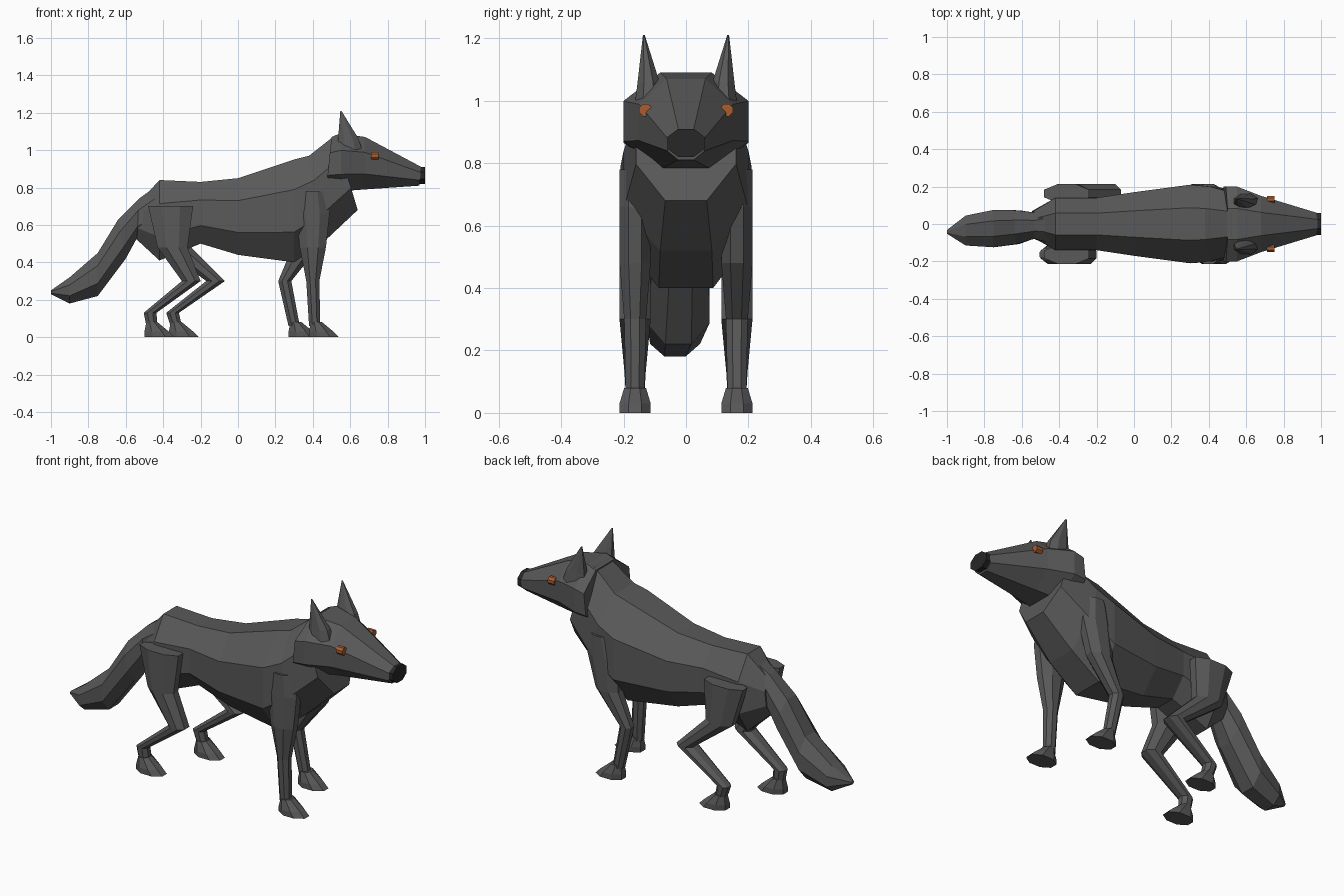
import bpy, bmesh, math

cube = bpy.data.objects.get("Cube")
if cube:
    bpy.data.objects.remove(cube)


def material(name, colour):
    mat = bpy.data.materials.new(name)
    mat.use_nodes = True
    mat.diffuse_color = colour
    mat.node_tree.nodes["Principled BSDF"].inputs["Base Color"].default_value = colour
    return mat


fur = material("charcoal fur", (.1, .1, .1, 1))
black = material("black nose", (.02, .02, .02, 1))
amber = material("amber eye", (.4, .11, .03, 1))


def hoop(start, end, width, y=0):
    """Flat-sided octagon stretched between two (x, z) points, with a half width along y."""
    corner = math.pi / 8
    ring = []
    for step in range(8):
        angle = corner * (2 * step + 1)
        blend = (1 - math.cos(angle) / math.cos(corner)) / 2
        x, z = (a + (b - a) * blend for a, b in zip(start, end))
        ring.append((x, y + width * math.sin(angle) / math.cos(corner), z))
    return ring


def level(x, z, depth, width, y):
    """Horizontal octagon for limbs, paws and ears."""
    return hoop((x + depth, z), (x - depth, z), width, y)


def loft(name, rings, mat):
    """Skin a row of octagons with flat faces and close both ends."""
    bm = bmesh.new()
    rows = [[bm.verts.new(point) for point in ring] for ring in rings]
    for near, far in zip(rows, rows[1:]):
        for i in range(len(near)):
            bm.faces.new((near[i - 1], near[i], far[i], far[i - 1]))
    bm.faces.new(rows[0])
    bm.faces.new(rows[-1])
    bmesh.ops.recalc_face_normals(bm, faces=bm.faces)
    mesh = bpy.data.meshes.new(name)
    bm.to_mesh(mesh)
    bm.free()
    mesh.materials.append(mat)
    bpy.context.collection.objects.link(bpy.data.objects.new(name, mesh))


# Torso from rump to chest, each ring running from spine to belly
loft("torso", [
    hoop((-.53, .72), (-.55, .53), .07),
    hoop((-.42, .84), (-.42, .41), .14),
    hoop((-.2, .83), (-.2, .5), .14),
    hoop((0, .85), (0, .44), .17),
    hoop((.3, .95), (.3, .4), .21),
    hoop((.38, .97), (.47, .52), .2),
    hoop((.52, 1.08), (.64, .68), .16),
], fur)

# Head with cheek ruff tapering to the muzzle
loft("head", [
    hoop((.5, 1.07), (.47, .78), .2),
    hoop((.55, 1.09), (.55, .78), .2),
    hoop((.68, 1.07), (.68, .79), .15),
    hoop((.98, .91), (.97, .81), .06),
], fur)

# Nose plug at the tip of the muzzle
loft("nose", [hoop((x, .91), (x, .82), .06) for x in (.96, 1)], black)

# Ears and eyes, mirrored
for side, sign in (("left", 1), ("right", -1)):
    loft(side + "_ear", [
        level(.6, .98, .07, .045, sign * .12),
        level(.59, 1.06, .055, .035, sign * .12),
        level(.55, 1.21, .003, .003, sign * .135),
    ], fur)
    loft(side + "_eye", [hoop((x, .99), (x, .95), .02, sign * .13) for x in (.71, .75)], amber)


def tail_ring(back, under, width):
    """Tail octagon that swings further to one side towards the tip."""
    sway = (back[0] + .4) * .07
    return hoop(back, under, width, sway)


# Tail from root to tip
loft("tail", [
    tail_ring((-.42, .82), (-.5, .55), .1),
    tail_ring((-.53, .74), (-.54, .53), .07),
    tail_ring((-.64, .63), (-.6, .42), .09),
    tail_ring((-.75, .45), (-.75, .22), .1),
    tail_ring((-.9, .32), (-.9, .18), .08),
    tail_ring((-1, .25), (-1, .23), .01),
], fur)


def leg(name, sign, joints, heights, depths, heel):
    """Limb through joints given from the body down, ending in a wedge-shaped paw."""
    y = sign * .163
    loft(name + "_leg", [level(x, z, depth, min(depth, .05), y)
                         for x, z, depth in zip(joints, heights, depths)], fur)
    loft(name + "_paw", [
        hoop((heel + .16, 0), (heel, 0), .05, y),
        hoop((heel + .13, .03), (heel, .03), .05, y),
        hoop((heel + .07, .08), (heel + .01, .08), .035, y),
    ], fur)


# Front legs: shoulder, upper arm, elbow, wrist, ankle
arm_heights = (.78, .66, .48, .3, .06)
arm_depths = (.06, .09, .07, .035, .03)
leg("front_right", -1, (.4, .4, .4, .4, .41), arm_heights, arm_depths, .38)
leg("front_left", 1, (.4, .39, .36, .25, .3), arm_heights, arm_depths, .27)

# Hind legs: hip, thigh, knee, hock, ankle
hind_heights = (.7, .48, .3, .13, .06)
hind_depths = (.12, .08, .05, .034, .03)
leg("hind_right", -1, (-.36, -.35, -.25, -.47, -.46), hind_heights, hind_depths, -.5)
leg("hind_left", 1, (-.36, -.33, -.12, -.35, -.33), hind_heights, hind_depths, -.37)
